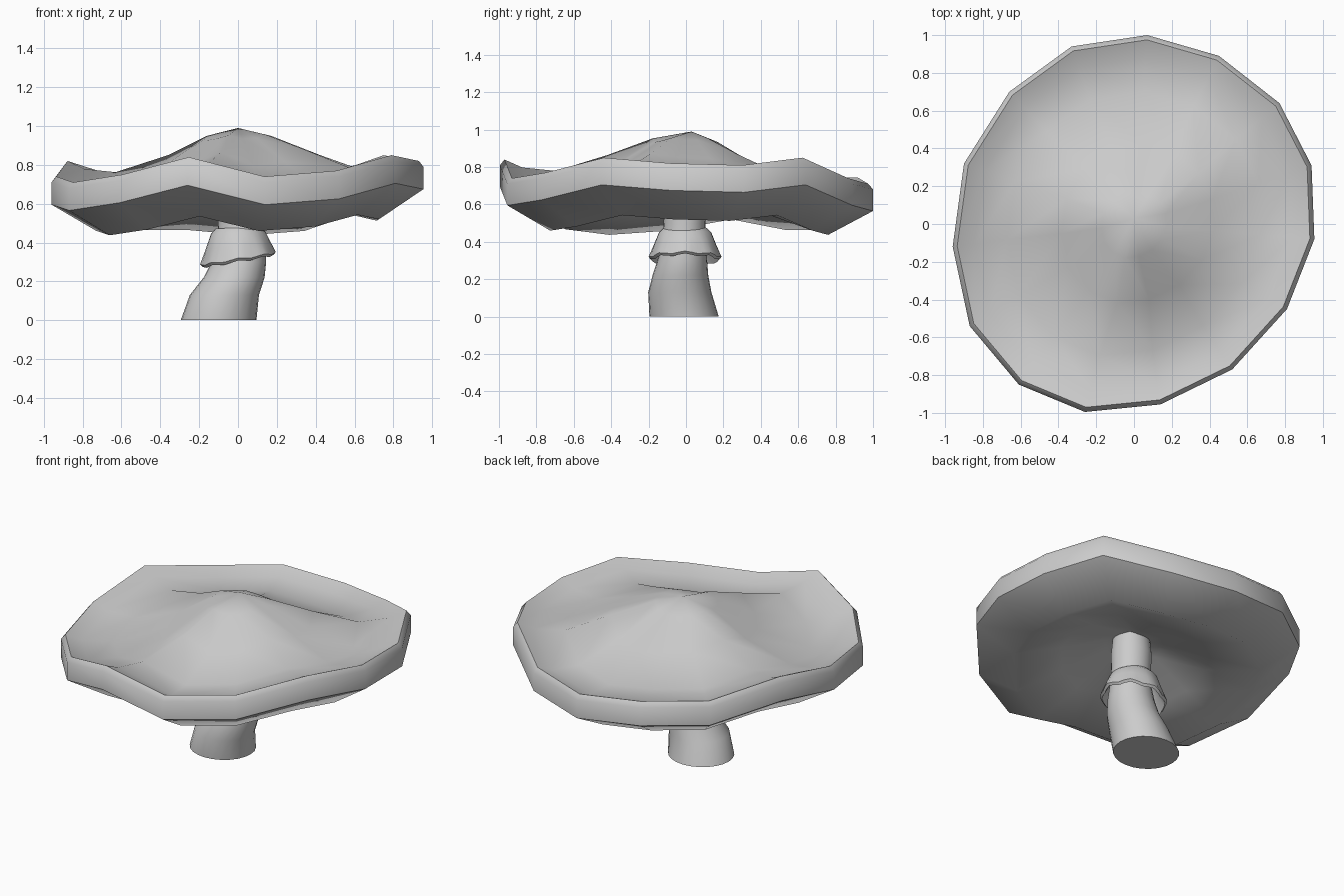
import bpy, bmesh, math
from math import sin, cos, pi, radians

if "Cube" in bpy.data.objects:
    bpy.data.objects.remove(bpy.data.objects["Cube"])


def finish(name, rings, bottom=None, top=None, loop=False, angle=40):
    """Skin a list of equal-length rings, with an optional centre point at each end."""
    bm = bmesh.new()
    vs = [[bm.verts.new(p) for p in r] for r in rings]
    n = len(rings[0])
    pairs = list(zip(vs, vs[1:])) + ([(vs[-1], vs[0])] if loop else [])
    for a, b in pairs:
        for i in range(n):
            j = (i + 1) % n
            bm.faces.new((a[i], a[j], b[j], b[i]))
    for ring, tip in ((vs[0], bottom), (vs[-1], top)):
        if tip:
            c = bm.verts.new(tip)
            for i in range(n):
                bm.faces.new((ring[i], ring[(i + 1) % n], c))
    bmesh.ops.recalc_face_normals(bm, faces=bm.faces)
    me = bpy.data.meshes.new(name)
    bm.to_mesh(me)
    bm.free()
    ob = bpy.data.objects.new(name, me)
    bpy.context.collection.objects.link(ob)
    bpy.ops.object.select_all(action='DESELECT')
    ob.select_set(True)
    bpy.context.view_layer.objects.active = ob
    bpy.ops.object.shade_smooth_by_angle(angle=radians(angle))
    return ob


# Wavy cap: outline of the rim (x, y, upper edge z), 15 sides
rim = [(.07, 1.0, .71), (.45, .89, .74), (.77, .64, .85), (.94, .31, .81),
       (.955, -.08, .82), (.81, -.45, .85), (.52, -.77, .77), (.14, -.955, .74),
       (-.26, -.995, .84), (-.61, -.85, .75), (-.87, -.54, .71), (-.96, -.12, .74),
       (-.90, .32, .82), (-.66, .70, .745), (-.33, .94, .745)]
mean = sum(p[2] for p in rim) / len(rim)


def cap_ring(scale, z, wave, dx=0):
    return [(x * scale + dx, y * scale, z + wave * (h - mean)) for x, y, h in rim]


# (scale, height, share of the rim wave, shift), underside to top
cap_profile = [(.18, .675, .2), (.46, .575, .5), (.76, .487, .75), (1, mean - .145, 1),
               (1, mean - .03, 1), (.975, mean, 1),
               (.88, .737, .95), (.70, .725, .85), (.42, .82, .7, .02), (.18, .94, .2)]
finish("cap", [cap_ring(*p) for p in cap_profile],
       bottom=(0, 0, .71), top=(0, .03, .99), angle=53)


# Bent stem: (centre x, centre y, z, radius)
def circle(cx, cy, z, r, n=24):
    return [(cx + r * cos(2 * pi * i / n), cy + .95 * r * sin(2 * pi * i / n), z)
            for i in range(n)]


stem_profile = [(-.10, -.01, 0, .195), (-.07, -.033, .13, .178), (-.02, -.03, .22, .157),
                (.005, -.02, .30, .14), (.018, -.01, .40, .122), (.015, -.008, .5, .118),
                (.02, 0, .6, .12), (.02, 0, .7, .11)]
finish("stem", [circle(*p) for p in stem_profile],
       bottom=(-.10, -.01, 0), top=(.02, 0, .7), angle=45)


# Scalloped skirt around the stem, tilted down to the left
def skirt_ring(r, z, ruffle, tilt, n=32):
    pts = []
    for i in range(n):
        a = 2 * pi * i / n
        w = ruffle * cos(8 * a)
        x, y = (r + w) * cos(a), (r + w) * sin(a)
        pts.append((x, y - .005, z + tilt * x + w))
    return pts


skirt_profile = [(.115, .475, 0, .02), (.14, .45, 0, .05), (.165, .385, .001, .12),
                 (.19, .315, .005, .16),
                 (.178, .302, .005, .17), (.150, .36, .001, .12), (.11, .42, 0, .05)]
finish("stem_skirt", [skirt_ring(*p) for p in skirt_profile], loop=True, angle=50)
